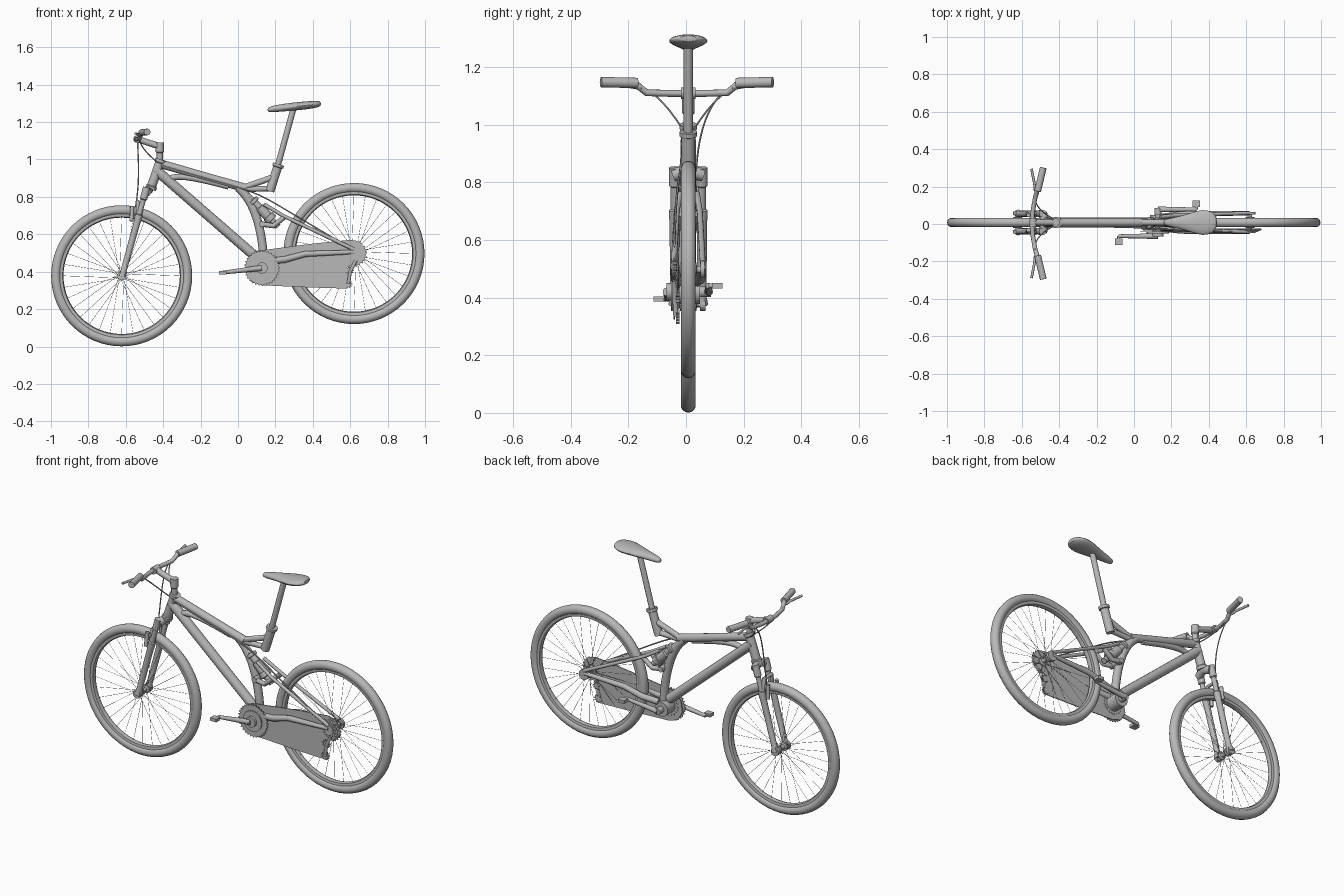
import bpy, bmesh, math
from mathutils import Vector

if "Cube" in bpy.data.objects:
    bpy.data.objects.remove(bpy.data.objects["Cube"], do_unlink=True)

grey = bpy.data.materials.new("plain grey")
grey.use_nodes = True
grey.diffuse_color = (0.48, 0.48, 0.48, 1)
grey.node_tree.nodes["Principled BSDF"].inputs["Base Color"].default_value = (0.48, 0.48, 0.48, 1)

MID = 0.008          # centre plane of the bicycle
FRONT = (-0.622, 0.378)
REAR = (0.62, 0.497)
CRANK = (0.128, 0.42)
parts = []


def add(name, mesh):
    obj = bpy.data.objects.new(name, mesh)
    obj.location.y = MID
    mesh.materials.clear()
    mesh.materials.append(grey)
    bpy.context.collection.objects.link(obj)
    parts.append(obj)
    return obj


def finish(name, bm):
    bmesh.ops.remove_doubles(bm, verts=bm.verts, dist=0.00001)
    bmesh.ops.recalc_face_normals(bm, faces=bm.faces)
    mesh = bpy.data.meshes.new(name)
    bm.to_mesh(mesh)
    bm.free()
    return add(name, mesh)


def tube(name, points, radius, scales=None, smooth=False, res=4):
    """Round tube through points; scales vary the radius."""
    cu = bpy.data.curves.new(name, "CURVE")
    cu.dimensions = "3D"
    cu.bevel_depth, cu.bevel_resolution, cu.use_fill_caps = radius, res, True
    sp = cu.splines.new("NURBS" if smooth else "POLY")
    sp.points.add(len(points) - 1)
    for i, p in enumerate(points):
        sp.points[i].co = (*p, 1)
        sp.points[i].radius = scales[i] if scales else 1
    if smooth:
        sp.order_u, sp.use_endpoint_u, sp.resolution_u = min(4, len(points)), True, 6
    tmp = bpy.data.objects.new(name, cu)
    bpy.context.collection.objects.link(tmp)
    bpy.context.view_layer.update()
    mesh = bpy.data.meshes.new_from_object(tmp.evaluated_get(bpy.context.evaluated_depsgraph_get()))
    bpy.data.objects.remove(tmp)
    return add(name, mesh)


def stepped(name, a, b, steps):
    """Straight turned part: steps are (fraction along, radius)."""
    a, b = Vector(a), Vector(b)
    return tube(name, [a.lerp(b, t) for t, r in steps], 1, [r for t, r in steps])


def lathe(name, centre, profile, steps=32, closed=True):
    """Spin (radius, y) points about an axle running along y."""
    bm = bmesh.new()
    vs = [bm.verts.new((r, y, 0)) for r, y in profile]
    es = [bm.edges.new((vs[i], vs[i + 1])) for i in range(len(vs) - 1)]
    if closed:
        es.append(bm.edges.new((vs[-1], vs[0])))
    bmesh.ops.spin(bm, geom=vs + es, axis=(0, 1, 0), cent=(0, 0, 0), angle=math.tau, steps=steps)
    bmesh.ops.translate(bm, verts=bm.verts, vec=(centre[0], 0, centre[1]))
    return finish(name, bm)


def disc(name, centre, r, y0, y1, steps=24):
    return lathe(name, centre, [(0, y0), (r, y0), (r, y1), (0, y1)], steps, False)


def plate(name, outline, y0, y1):
    bm = bmesh.new()
    face = bm.faces.new([bm.verts.new((x, y0, z)) for x, z in outline])
    ext = bmesh.ops.extrude_face_region(bm, geom=[face])
    moved = [v for v in ext["geom"] if isinstance(v, bmesh.types.BMVert)]
    bmesh.ops.translate(bm, verts=moved, vec=(0, y1 - y0, 0))
    return finish(name, bm)


def gear(name, centre, r, teeth, y0, y1):
    outline = []
    for i in range(teeth * 4):
        a, rr = math.tau * i / (teeth * 4), r if i % 4 < 2 else r - 0.008
        outline.append((centre[0] + rr * math.cos(a), centre[1] + rr * math.sin(a)))
    return plate(name, outline, y0, y1)


# Wheels: tyre, rim, hub and crossed spokes
for label, (cx, cz) in (("front", FRONT), ("rear", REAR)):
    ring = [math.tau * i / 14 for i in range(14)]
    lathe(label + "_tyre", (cx, cz), [(0.351 + 0.026 * math.cos(a), 0.026 * math.sin(a)) for a in ring], 64)
    lathe(label + "_rim", (cx, cz), [(0.333, -0.016), (0.333, 0.016), (0.316, 0.014), (0.311, 0), (0.316, -0.014)], 64)
    lathe(label + "_hub", (cx, cz), [(0, -0.055), (0.012, -0.055), (0.012, -0.03), (0.024, -0.028), (0.024, -0.022),
          (0.013, -0.018), (0.013, 0.018), (0.024, 0.022), (0.024, 0.028), (0.012, 0.03), (0.012, 0.055), (0, 0.055)],
          20, False)
    for i in range(32):
        a = math.tau * i / 32
        b = a + (0.5 if i % 4 < 2 else -0.5)
        y = 0.024 if i % 2 else -0.024
        tube(label + "_spoke", [(cx + 0.022 * math.cos(b), y, cz + 0.022 * math.sin(b)),
                                (cx + 0.315 * math.cos(a), 0, cz + 0.315 * math.sin(a))], 0.0009, res=0)

# Main frame
stepped("head_tube", (-0.412, 0, 1.0), (-0.468, 0, 0.84), [(0, 0.03), (0.1, 0.03), (0.13, 0.025), (0.87, 0.025), (0.9, 0.03), (1, 0.03)])
tube("top_tube", [(-0.425, 0, 0.98), (-0.2, 0, 0.915), (0.04, 0, 0.847)], 0.023)
tube("down_tube", [(-0.44, 0, 0.945), (0.1, 0, 0.475)], 0.027)
tube("gusset_tube", [(-0.36, 0, 0.9), (-0.31, 0, 0.92), (-0.2, 0, 0.895), (-0.05, 0, 0.855)], 0.016, smooth=True)
tube("curved_seat_tube", [(0, 0, 0.85), (0.075, 0, 0.79), (0.13, 0, 0.66), (0.14, 0, 0.43)], 0.023, smooth=True)
tube("upper_seat_brace", [(0.03, 0, 0.85), (0.195, 0, 0.908)], 0.016)
tube("lower_seat_brace", [(0.02, 0, 0.84), (0.175, 0, 0.845)], 0.015)
disc("bottom_bracket", CRANK, 0.042, -0.04, 0.04)

# Seat post and saddle
stepped("seat_sleeve", (0.17, 0, 0.83), (0.217, 0, 0.975), [(0, 0.024), (0.88, 0.024), (0.9, 0.031), (1, 0.031)])
tube("seat_post", [(0.2, 0, 0.92), (0.3, 0, 1.285)], 0.016)
bm = bmesh.new()
rings = []
for x, w, z, h in ((0.157, 0.008, 1.266, 0.008), (0.172, 0.02, 1.268, 0.017), (0.24, 0.032, 1.277, 0.021),
                   (0.31, 0.055, 1.284, 0.022), (0.37, 0.073, 1.29, 0.022), (0.42, 0.06, 1.295, 0.019),
                   (0.445, 0.028, 1.298, 0.012)):
    angles = [math.tau * i / 16 for i in range(16)]
    rings.append([bm.verts.new((x, w * math.cos(a), z + h * math.sin(a))) for a in angles])
for r, s in zip(rings, rings[1:]):
    for i in range(16):
        j = (i + 1) % 16
        bm.faces.new((r[i], r[j], s[j], s[i]))
bm.faces.new(rings[0])
bm.faces.new(rings[-1])
sub = finish("saddle", bm).modifiers.new("round", "SUBSURF")
sub.levels = sub.render_levels = 1

# Steering: stem, bar, grips, levers, cables
stepped("steerer", (-0.418, 0, 0.98), (-0.418, 0, 1.09), [(0, 0.017), (0.5, 0.017), (0.55, 0.022), (1, 0.022)])
tube("stem", [(-0.418, 0, 1.07), (-0.535, 0, 1.108)], 0.017)
stepped("bar_clamp", (-0.54, -0.025, 1.109), (-0.54, 0.025, 1.109), [(0, 0.02), (1, 0.02)])
BAR_MID = -0.005
half_bar = [(-0.542, 0.06, 1.108), (-0.528, 0.14, 1.11), (-0.515, 0.18, 1.143)]
tube("handlebar", [(x, BAR_MID - y, z) for x, y, z in reversed(half_bar)] + [(-0.545, BAR_MID, 1.108)]
     + [(x, BAR_MID + y, z) for x, y, z in half_bar], 0.012)
for s, side in ((1, "left"), (-1, "right")):
    tube(side + "_grip", [(-0.515, BAR_MID + s * 0.172, 1.144), (-0.485, BAR_MID + s * 0.298, 1.147)], 0.018)
    tube(side + "_brake_lever", [(x, BAR_MID + s * y, z) for x, y, z in (
        (-0.515, 0.155, 1.125), (-0.53, 0.18, 1.13), (-0.532, 0.21, 1.135), (-0.548, 0.292, 1.138))], 0.007)
    tube(side + "_bar_cable", [(-0.53, s * 0.15, 1.125), (-0.535, s * 0.09, 1.09), (-0.49, s * 0.05, 1.03),
                               (-0.43, s * 0.02, 0.985)], 0.0035, smooth=True, res=1)
    # Fork legs
    top, bottom = Vector((-0.488, s * 0.047, 0.85)), Vector((-0.62, s * 0.047, 0.375))
    stepped(side + "_fork_leg", top, bottom, [(0, 0.02), (0.13, 0.02), (0.14, 0.014), (0.3, 0.014), (0.31, 0.02),
                                              (0.36, 0.02), (0.4, 0.018), (0.94, 0.016), (1, 0.022)])
    disc(side + "_fork_dropout", FRONT, 0.024, s * 0.04, s * 0.06)
    tube(side + "_brake_arm", [(-0.57, s * 0.047, 0.67), (-0.565, s * 0.04, 0.75)], 0.011)
    # Rear swing arm
    tube(side + "_chain_stay", [(0.15, s * 0.03, 0.455), (0.25, s * 0.042, 0.465), (0.36, s * 0.047, 0.495),
                                (0.618, s * 0.05, 0.505)], 0.016, [1.1, 1.1, 1, 0.7])
    tube(side + "_seat_stay", [(0.14, s * 0.03, 0.76), (0.24, s * 0.04, 0.7), (0.618, s * 0.05, 0.52)], 0.01)
    tube(side + "_rocker", [(0.12, s * 0.03, 0.655), (0.19, s * 0.033, 0.645), (0.245, s * 0.036, 0.69)], 0.014)
    disc(side + "_rear_dropout", REAR, 0.03, s * 0.043, s * 0.057)
tube("fork_crown", [(-0.487, -0.05, 0.825), (-0.475, 0, 0.84), (-0.487, 0.05, 0.825)], 0.023)
tube("fork_arch", [(-0.535, -0.047, 0.7), (-0.535, -0.035, 0.775), (-0.535, 0.035, 0.775), (-0.535, 0.047, 0.7)], 0.011)
tube("front_brake_cable", [(-0.535, 0.11, 1.1), (-0.54, 0.05, 1.04), (-0.515, 0.015, 0.9), (-0.555, 0.03, 0.71)],
     0.0035, smooth=True, res=1)
tube("rear_cable", [(-0.41, -0.022, 0.97), (-0.1, -0.022, 0.875), (0.12, -0.03, 0.83), (0.25, -0.045, 0.73),
                    (0.58, -0.05, 0.54)], 0.004, smooth=True, res=1)

# Shock absorber
stepped("shock_body", (0.04, 0, 0.82), (0.215, 0, 0.64), [(0, 0.016), (0.2, 0.016), (0.21, 0.03), (0.28, 0.03), (0.29, 0.02),
        (0.42, 0.02), (0.44, 0.027), (0.68, 0.027), (0.69, 0.032), (0.8, 0.032), (0.81, 0.016), (1, 0.016)])
tube("rocker_pivot", [(0.13, -0.045, 0.655), (0.13, 0.045, 0.655)], 0.016)

# Drivetrain: rings, cassette, chain sheet, cranks and pedals
for r, teeth, y in ((0.096, 32, -0.052), (0.08, 26, -0.043), (0.062, 20, -0.035)):
    gear("chainring", CRANK, r, teeth, y, y + 0.005)
disc("crank_spider", CRANK, 0.06, -0.06, -0.05)
disc("crank_boss", CRANK, 0.03, -0.076, 0)
disc("crank_spindle", CRANK, 0.019, 0, 0.078)
for i in range(6):
    gear("cassette_cog", REAR, 0.07 - 0.006 * i, 22 - 2 * i, -0.036 - 0.003 * i, -0.034 - 0.003 * i)
plate("chain_sheet", [(0.09, 0.505), (0.13, 0.515), (0.4, 0.55), (0.6, 0.57), (0.65, 0.56), (0.68, 0.52), (0.67, 0.47),
                      (0.62, 0.44), (0.585, 0.425), (0.578, 0.395), (0.598, 0.37), (0.6, 0.335), (0.575, 0.31),
                      (0.4, 0.315), (0.13, 0.327), (0.07, 0.345), (0.04, 0.4), (0.05, 0.46)], -0.037, -0.032)
tube("derailleur_cage", [(0.63, -0.046, 0.46), (0.6, -0.046, 0.4), (0.59, -0.043, 0.335)], 0.009)
for x, z in ((0.595, 0.405), (0.588, 0.333)):
    gear("jockey_wheel", (x, z), 0.024, 11, -0.043, -0.031)
for s, side, y, px, pz in ((-1, "right", -0.073, -0.082, 0.395), (1, "left", 0.07, 0.334, 0.441)):
    tube(side + "_crank_arm", [(CRANK[0], y, CRANK[1]), (px, y, pz)], 0.011, [1.4, 0.9])
    tube(side + "_pedal_axle", [(px, y, pz), (px, y + s * 0.04, pz)], 0.008)
    bm = bmesh.new()
    bmesh.ops.create_cube(bm, size=1)
    bmesh.ops.scale(bm, verts=bm.verts, vec=(0.04, 0.036, 0.018))
    bmesh.ops.translate(bm, verts=bm.verts, vec=(px, y + s * 0.03, pz))
    finish(side + "_pedal", bm)

# Smooth shading with sharp edges kept
bpy.ops.object.select_all(action="DESELECT")
for obj in parts:
    obj.select_set(True)
bpy.context.view_layer.objects.active = parts[0]
bpy.ops.object.shade_smooth_by_angle(angle=math.radians(40))
